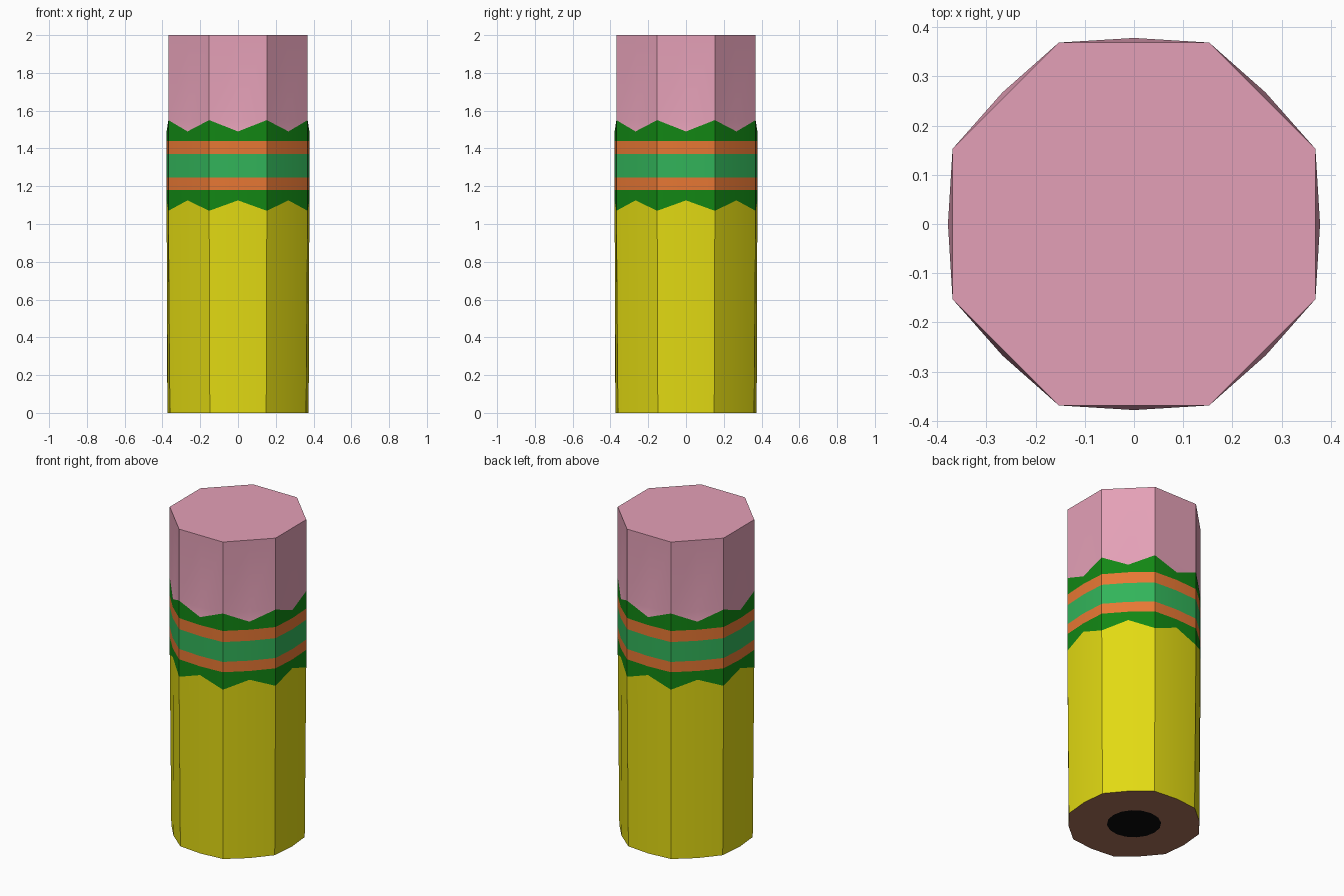
import bpy, bmesh, math

if "Cube" in bpy.data.objects:
    bpy.data.objects.remove(bpy.data.objects["Cube"])


def material(name, rgb):
    lin = [(c / 255 / 12.92) if c < 11 else ((c / 255 + 0.055) / 1.055) ** 2.4 for c in rgb]
    m = bpy.data.materials.new(name)
    m.diffuse_color = (*lin, 1)
    m.use_nodes = True
    m.node_tree.nodes["Principled BSDF"].inputs["Base Color"].default_value = m.diffuse_color
    return m


pink = material("eraser pink", (228, 160, 183))
dark_green = material("dark green", (18, 135, 20))
orange = material("orange", (232, 120, 52))
green = material("light green", (50, 180, 90))
yellow = material("yellow paint", (226, 218, 18))
wood = material("wood brown", (172, 115, 90))
black = material("graphite black", (10, 10, 10))

N = 16  # octagon corners (odd index) alternating with side midpoints (even)


def ring(bm, r_mid, r_corner, z_mid, z_corner):
    verts = []
    for i in range(N):
        a = i * math.tau / N
        r, z = (r_corner, z_corner) if i % 2 else (r_mid, z_mid)
        verts.append(bm.verts.new((r * math.cos(a), r * math.sin(a), z)))
    return verts


def bridge(bm, low, high, mat=0):
    for i in range(N):
        j = (i + 1) % N
        bm.faces.new((low[i], low[j], high[j], high[i])).material_index = mat


def finish(bm, name, mats, smooth):
    me = bpy.data.meshes.new(name)
    bm.normal_update()
    bm.to_mesh(me)
    bm.free()
    for m in mats:
        me.materials.append(m)
    ob = bpy.data.objects.new(name, me)
    bpy.context.collection.objects.link(ob)
    if smooth:
        bpy.ops.object.select_all(action='DESELECT')
        ob.select_set(True)
        bpy.context.view_layer.objects.active = ob
        bpy.ops.object.shade_smooth_by_angle(angle=math.radians(30))


RC, RM = 0.399, 0.378

# yellow body with zigzag upper edge, wooden end and graphite core
bm = bmesh.new()
bottom = ring(bm, 0.374, 0.39, 0, 0)
bridge(bm, bottom, ring(bm, RM, RC, 1.125, 1.07))
core = ring(bm, 0.155, 0.155, 0, 0)
bridge(bm, core, bottom, 1)
bm.faces.new(core[::-1]).material_index = 2
finish(bm, "pencil_body", [yellow, wood, black], True)

# metal band: zigzag outer edges and straight coloured stripes
bm = bmesh.new()
levels = [(1.125, 1.07), (1.18, 1.18), (1.245, 1.245), (1.37, 1.37), (1.44, 1.44), (1.49, 1.55)]
rings = [ring(bm, RM, RC, zm, zc) for zm, zc in levels]
for k, mat in enumerate((0, 1, 2, 1, 0)):
    bridge(bm, rings[k], rings[k + 1], mat)
finish(bm, "ferrule_band", [dark_green, orange, green], True)

# octagonal eraser with small points reaching down into the band's zigzag
bm = bmesh.new()
low = ring(bm, RM, RC, 1.49, 1.55)
flat = RC * math.cos(math.pi / 8)
base = ring(bm, flat, RC, 1.55, 1.55)
top = ring(bm, flat, RC, 2, 2)
bridge(bm, low, base)
bridge(bm, base, top)
bm.faces.new(top)
bmesh.ops.remove_doubles(bm, verts=bm.verts[:], dist=0.0005)
finish(bm, "eraser", [pink], True)
